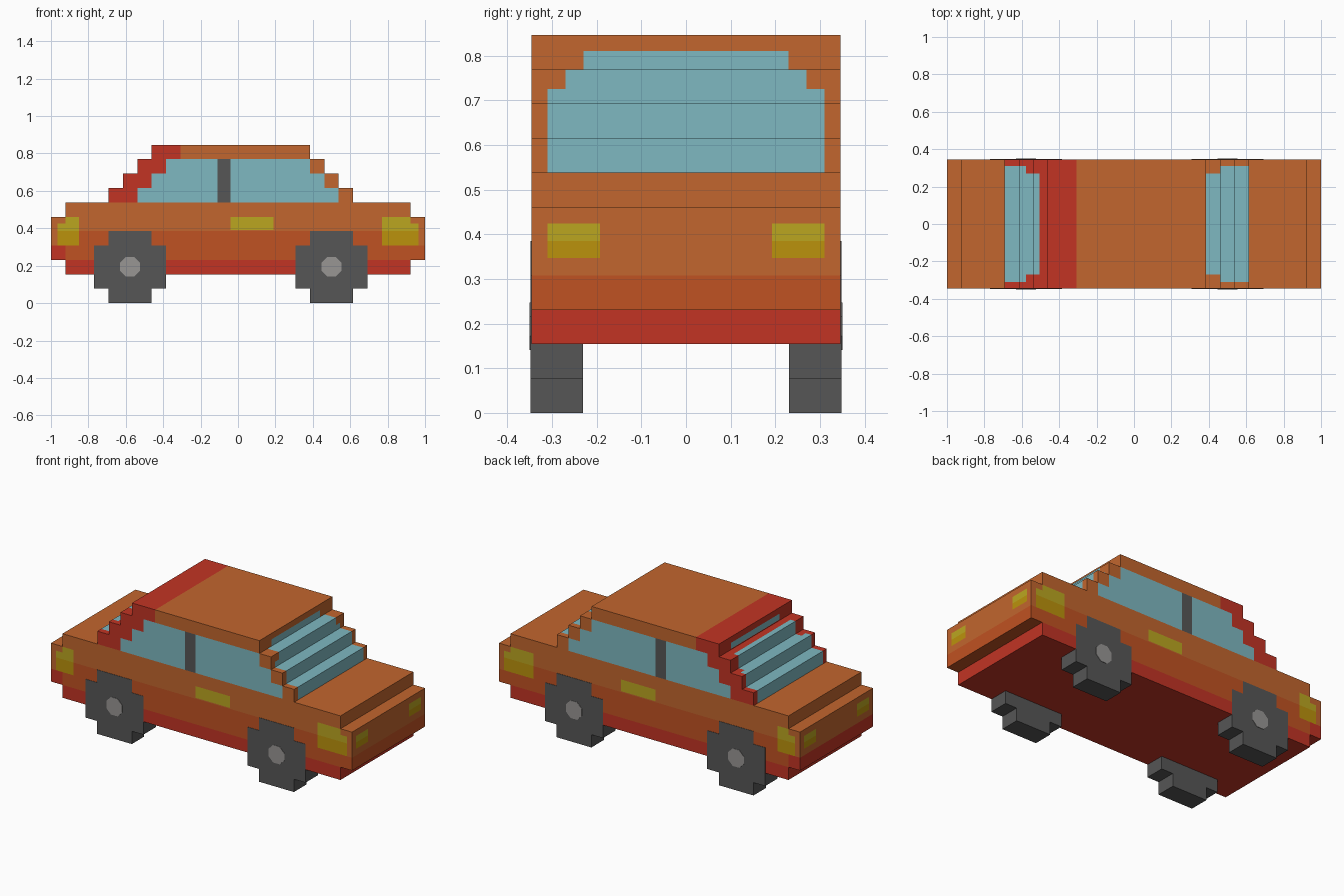
import bpy, bmesh, math
from mathutils import Vector

cube = bpy.data.objects.get("Cube")
if cube:
    bpy.data.objects.remove(cube)

U = 1 / 13          # block size
W = 4.5 * U         # half width of the car
FAR = 9             # open-ended limit


def lin(c):
    c /= 255
    return c / 12.92 if c <= 0.04045 else ((c + 0.055) / 1.055) ** 2.4


COLOURS = {
    "orange": (194, 102, 46),
    "burnt_orange": (192, 82, 34),
    "red": (194, 52, 36),
    "glass": (126, 184, 193),
    "dark_grey": (86, 86, 86),
    "hub_grey": (152, 150, 148),
    "yellow": (187, 166, 32),
    "amber": (187, 146, 12),
}
NAMES = list(COLOURS)
MATS = []
for name, rgb in COLOURS.items():
    m = bpy.data.materials.new(name)
    m.use_nodes = True
    col = [lin(c) for c in rgb] + [1]
    m.diffuse_color = col
    m.node_tree.nodes["Principled BSDF"].inputs["Base Color"].default_value = col
    MATS.append(m)


def extrude(name, profile, y0, y1, material, regions=()):
    """Extrude an x/z profile along y, then cut and colour box regions.
    A region is (material, x0, x1, |y|0, |y|1, z0, z1); later ones win."""
    bm = bmesh.new()
    face = bm.faces.new([bm.verts.new((x, y0, z)) for x, z in profile])
    new = bmesh.ops.extrude_face_region(bm, geom=[face])["geom"]
    bmesh.ops.translate(bm, verts=[v for v in new if isinstance(v, bmesh.types.BMVert)],
                        vec=(0, y1 - y0, 0))
    bmesh.ops.recalc_face_normals(bm, faces=bm.faces[:])
    cuts = set()
    for r in regions:
        for axis, pair in enumerate((r[1:3], r[3:5], r[5:7])):
            for p in pair:
                if abs(p) < FAR:
                    cuts.add((axis, round(p, 5)))
                    if axis == 1 and p > 0:
                        cuts.add((axis, round(-p, 5)))
    for axis, p in sorted(cuts):
        co, no = Vector(), Vector()
        co[axis], no[axis] = p, 1
        bmesh.ops.bisect_plane(bm, geom=bm.verts[:] + bm.edges[:] + bm.faces[:],
                               plane_co=co, plane_no=no, dist=1e-4)
    e = 1e-4
    for f in bm.faces:
        f.material_index = NAMES.index(material)
        x, y, z = f.calc_center_median()
        y = abs(y)
        for mat, x0, x1, a0, a1, z0, z1 in regions:
            if x0 - e < x < x1 + e and a0 - e < y < a1 + e and z0 - e < z < z1 + e:
                f.material_index = NAMES.index(mat)
    me = bpy.data.meshes.new(name)
    bm.to_mesh(me)
    bm.free()
    for m in MATS:
        me.materials.append(m)
    ob = bpy.data.objects.new(name, me)
    bpy.context.collection.objects.link(ob)
    return ob


def blocks(points):
    return [(x * U, z * U) for x, z in points]


# Lower body with bumpers, colour bands, lamps and door handles
S = 0.31
body_regions = [
    ("red", -FAR, FAR, 0, FAR, 0, 3 * U),
    ("red", -FAR, -12 * U, 0, FAR, 0, 4 * U),
    ("burnt_orange", -12 * U, FAR, 0, FAR, 3 * U, 4 * U),
    ("burnt_orange", -12 * U, 12 * U, 0, FAR, 4 * U, 5 * U),
    ("yellow", -0.04, 0.19, S, FAR, 0.39, 0.46),
]
for x0, x1, t0, t1 in ((-0.965, -0.85, -12 * U, -0.85), (0.77, 0.965, 0.77, 12 * U)):
    body_regions += [("amber", x0, x1, S, FAR, 4 * U, 5 * U),
                     ("yellow", x0, x1, S, FAR, 5 * U, 0.425),
                     ("yellow", t0, t1, S, FAR, 0.425, 0.46)]
for x0, x1 in ((-FAR, -0.965), (0.965, FAR)):
    body_regions += [("amber", x0, x1, 0.193, S, 0.347, 5 * U),
                     ("yellow", x0, x1, 0.193, S, 5 * U, 0.424)]
body_profile = blocks([(-12, 2), (12, 2), (12, 3), (13, 3), (13, 6), (12, 6), (12, 7),
                       (-12, 7), (-12, 6), (-13, 6), (-13, 3), (-12, 3)])
extrude("lower_body", body_profile, -W, W, "orange", body_regions)

# Stepped cabin with red rear pillar and glass
cabin_profile = blocks([(-9, 7), (8, 7), (8, 8), (7, 8), (7, 9), (6, 9), (6, 10), (5, 10),
                        (5, 11), (-6, 11), (-6, 10), (-7, 10), (-7, 9), (-8, 9), (-8, 8), (-9, 8)])
cabin_regions = [("red", -FAR, (i - 7) * U, 0, FAR, (7 + i) * U, (8 + i) * U) for i in range(4)]
cabin_regions += [("glass", (i - 7) * U, (7 - i) * U, S, FAR, (7 + i) * U, (8 + i) * U)
                  for i in range(3)]
cabin_regions += [
    ("dark_grey", -0.11, -0.04, S, FAR, 7 * U, 10 * U),
    # Windscreen
    ("glass", 5 * U, FAR, 0, S, 7 * U, 0.725),
    ("glass", 5 * U, FAR, 0, 0.27, 0.725, 10 * U),
    ("glass", 5 * U, FAR, 0, 0.23, 10 * U, 0.81),
    # Rear window
    ("glass", -FAR, -0.578, 0, S, 7 * U, 9 * U),
    ("glass", -FAR, -0.505, 0, 0.27, 7 * U, 10 * U),
    ("glass", -FAR, -6 * U, 0, 0.23, 10 * U + 0.005, 0.81),
]
extrude("cabin", cabin_profile, -W, W, "orange", cabin_regions)

# Wheels and hub caps
wheel = [(-1.5, 0), (1.5, 0), (1.5, 1), (2.5, 1), (2.5, 4), (1.5, 4),
         (1.5, 5), (-1.5, 5), (-1.5, 4), (-2.5, 4), (-2.5, 1), (-1.5, 1)]
for end, cx in (("rear", -7.5), ("front", 6.5)):
    for side, s in (("right", -1), ("left", 1)):
        extrude(f"{end}_wheel_{side}", blocks([(x + cx, z) for x, z in wheel]),
                s * 3 * U, s * (W + 0.002), "dark_grey")
        hub = [(cx * U + 0.057 * math.cos(a), 0.194 + 0.057 * math.sin(a))
               for a in (math.pi / 8 + k * math.pi / 4 for k in range(8))]
        extrude(f"{end}_hub_{side}", hub, s * W, s * (W + 0.004), "hub_grey")
